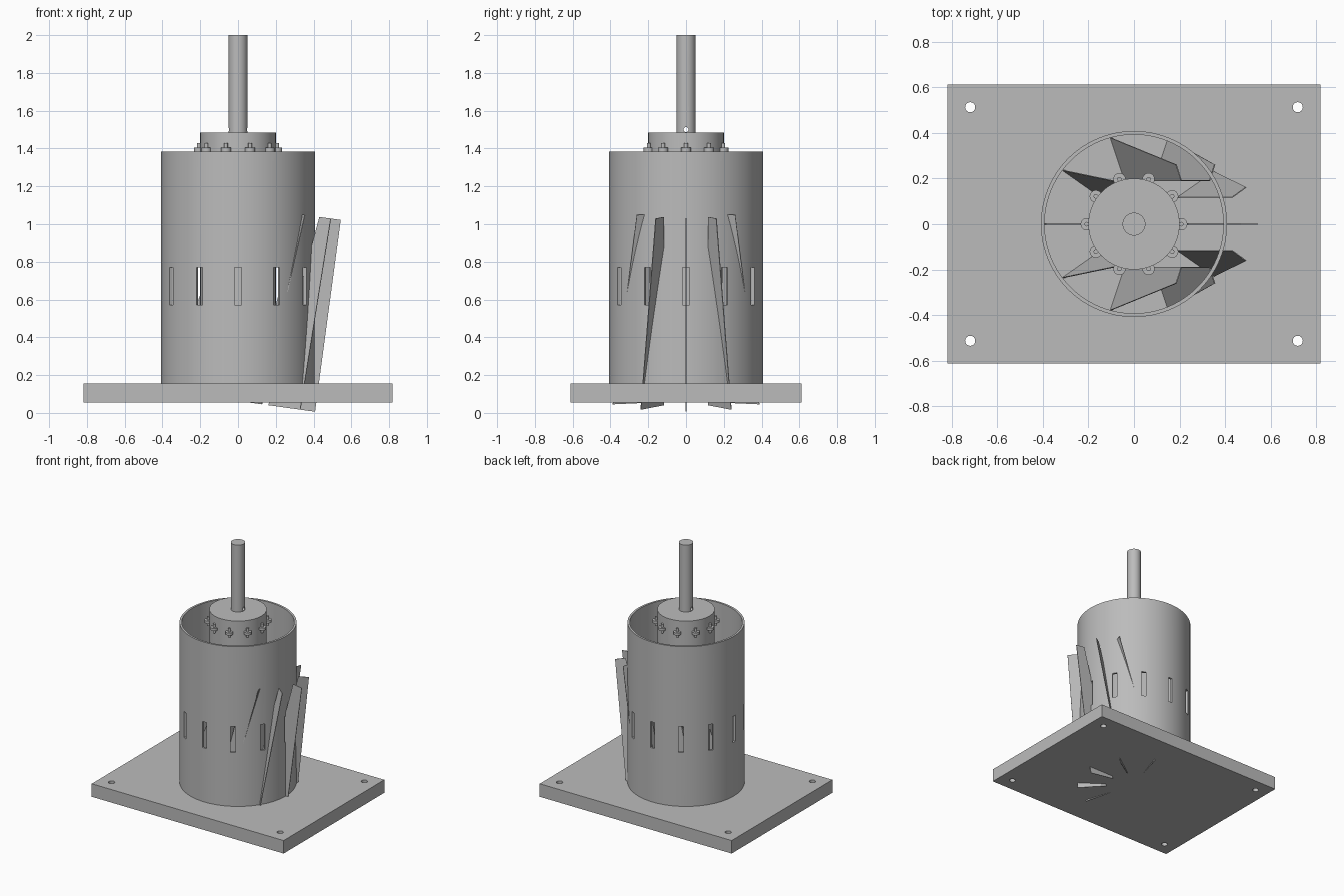
import bpy, bmesh
from math import sin, cos, tau, radians
from mathutils import Matrix, Vector

cube = bpy.data.objects.get("Cube")
if cube:
    bpy.data.objects.remove(cube, do_unlink=True)

GREY = (0.5, 0.5, 0.5, 1)
metal = bpy.data.materials.new("grey metal")
metal.use_nodes = True
metal.diffuse_color = GREY
metal.node_tree.nodes["Principled BSDF"].inputs["Base Color"].default_value = GREY

BASE_BOTTOM, BASE_TOP = 0.055, 0.155
TUBE_TOP, TUBE_R, TUBE_INNER = 1.385, 0.408, 0.392
HUB_R, HUB_TOP = 0.2, 1.485


def finish(name, bm, smooth=False):
    """Turn a bmesh into a named object."""
    bmesh.ops.recalc_face_normals(bm, faces=bm.faces)
    mesh = bpy.data.meshes.new(name)
    bm.to_mesh(mesh)
    bm.free()
    mesh.materials.append(metal)
    obj = bpy.data.objects.new(name, mesh)
    bpy.context.collection.objects.link(obj)
    if smooth:
        activate(obj)
        bpy.ops.object.shade_smooth_by_angle(angle=radians(30))
    return obj


def activate(obj):
    bpy.ops.object.select_all(action='DESELECT')
    obj.select_set(True)
    bpy.context.view_layer.objects.active = obj


def add_cylinder(bm, x, y, z0, z1, r, sides=64):
    bmesh.ops.create_cone(bm, cap_ends=True, segments=sides, radius1=r, radius2=r,
                          depth=z1 - z0,
                          matrix=Matrix.Translation((x, y, (z0 + z1) / 2)))


def add_box(bm, size, matrix):
    bmesh.ops.create_cube(bm, size=1, matrix=matrix @ Matrix.Diagonal((*size, 1)))


def cut(obj, bm):
    """Subtract a bmesh from an object."""
    cutter = finish("cutter", bm)
    cutter.hide_render = True
    mod = obj.modifiers.new("cut", 'BOOLEAN')
    mod.operation, mod.solver, mod.object = 'DIFFERENCE', 'EXACT', cutter
    activate(obj)
    bpy.ops.object.modifier_apply(modifier=mod.name)
    bpy.data.objects.remove(cutter, do_unlink=True)
    activate(obj)
    bpy.ops.object.shade_smooth_by_angle(angle=radians(30))


# Base plate with four corner holes
bm = bmesh.new()
add_box(bm, (1.635, 1.225, BASE_TOP - BASE_BOTTOM),
        Matrix.Translation((0, 0, (BASE_TOP + BASE_BOTTOM) / 2)))
base = finish("base_plate", bm)
holes = bmesh.new()
for x in (-0.718, 0.718):
    for y in (-0.512, 0.512):
        add_cylinder(holes, x, y, 0, 0.3, 0.022, 32)
cut(base, holes)

# Open tube, a rectangular wall section swept around z
bm = bmesh.new()
N = 96
rings = []
for r, z in ((TUBE_R, BASE_TOP), (TUBE_R, TUBE_TOP),
             (TUBE_INNER, TUBE_TOP), (TUBE_INNER, BASE_TOP)):
    rings.append([bm.verts.new((r * cos(tau * i / N), r * sin(tau * i / N), z))
                  for i in range(N)])
for k in range(4):
    a, b = rings[k], rings[(k + 1) % 4]
    for i in range(N):
        j = (i + 1) % N
        bm.faces.new((a[i], a[j], b[j], b[i]))
tube = finish("tube_housing", bm)

# Ring of upright slots through the tube wall
slots = bmesh.new()
for i in range(12):
    add_box(slots, (0.1, 0.035, 0.2),
            Matrix.Rotation(tau * i / 12, 4, 'Z') @ Matrix.Translation((0.4, 0, 0.67)))
cut(tube, slots)

# Central hub
bm = bmesh.new()
add_cylinder(bm, 0, 0, BASE_TOP, HUB_TOP, HUB_R)
finish("hub", bm, True)

# Shaft with a small cross hole at its foot
bm = bmesh.new()
add_cylinder(bm, 0, 0, HUB_TOP, 2.0, 0.05, 48)
shaft = finish("shaft", bm, True)
pin = bmesh.new()
bmesh.ops.create_cone(pin, cap_ends=True, segments=24, radius1=0.013, radius2=0.013, depth=0.3,
                      matrix=Matrix.Translation((0, 0, 1.5)) @ Matrix.Rotation(tau / 4, 4, 'Y'))
cut(shaft, pin)

# Ten bolts around the hub
bm = bmesh.new()
for i in range(10):
    a = tau * i / 10
    x, y = 0.207 * cos(a), 0.207 * sin(a)
    add_cylinder(bm, x, y, 1.385, 1.405, 0.027, 24)
    add_cylinder(bm, x, y, 1.36, 1.43, 0.01, 16)
finish("hub_bolts", bm, True)

# Ten thin tapering vanes, leaning towards +x
bm = bmesh.new()
TILT, LEAN, THICK = 0.139, 0.27, 0.004
for i in range(10):
    a = tau * i / 10
    out = Vector((cos(a), sin(a), 0))
    side = Vector((-sin(a), cos(a), 0)) * THICK / 2
    sheets = []
    for s in (-1, 1):
        corners = []
        for r, shift, height in ((HUB_R, 0, 0.063), (0.408, 0, 0.063),
                                 (0.274, LEAN, 1.098), (HUB_R, LEAN, 1.098)):
            p = out * r + side * s + Vector((shift, 0, 0))
            p.z = height - TILT * p.x
            corners.append(bm.verts.new(p))
        sheets.append(corners)
    front, back = sheets
    bm.faces.new(front)
    bm.faces.new(back[::-1])
    for k in range(4):
        m = (k + 1) % 4
        bm.faces.new((front[k], back[k], back[m], front[m]))
finish("vanes", bm)
